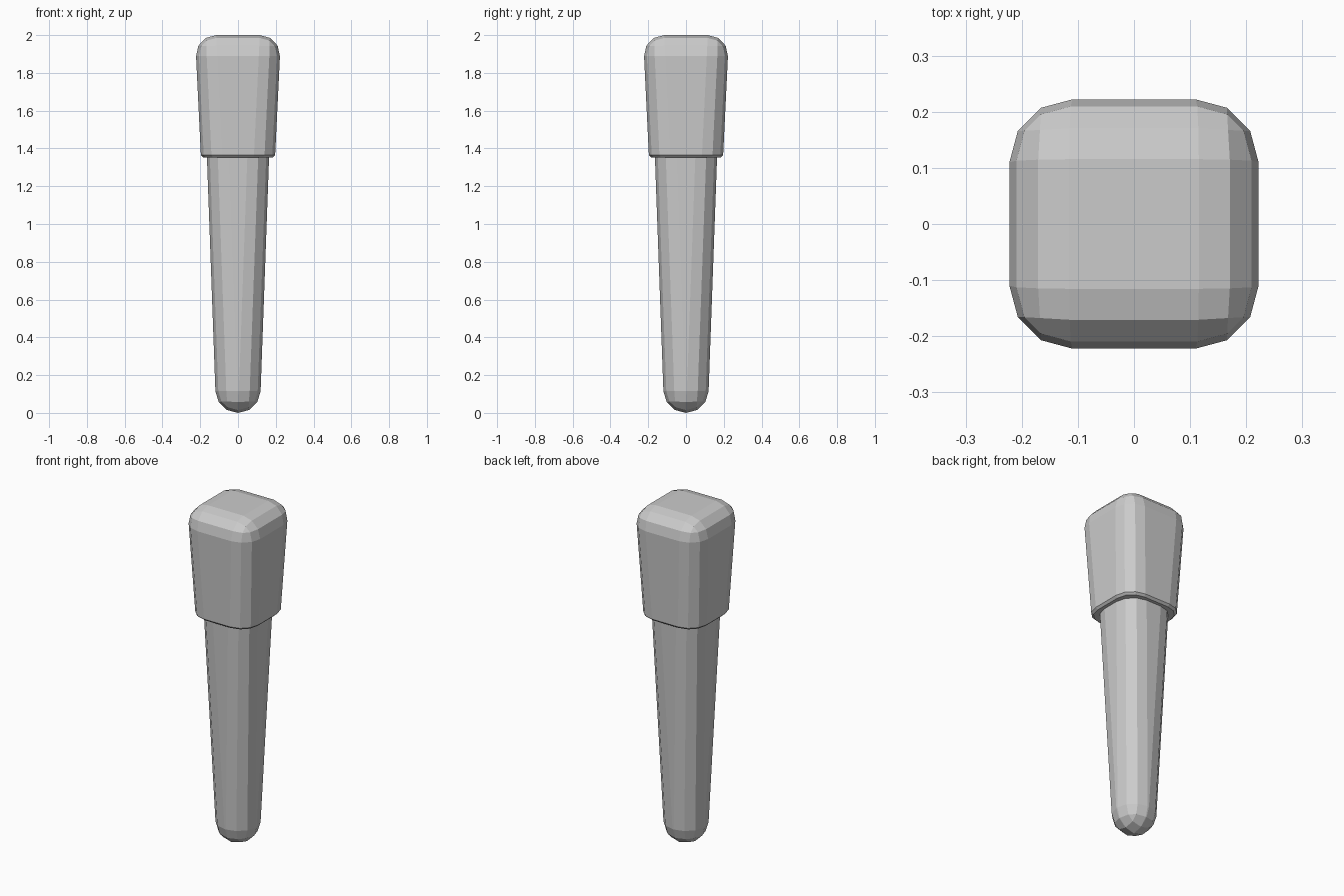
import bpy, bmesh

if "Cube" in bpy.data.objects:
    bpy.data.objects.remove(bpy.data.objects["Cube"])


def tapered_block(name, z0, z1, half0, half1, radius, open_end_z, rim=0):
    """Square frustum, rounded in 3 segments everywhere except at one flat end."""
    bm = bmesh.new()
    bmesh.ops.create_cube(bm, size=2)
    for v in bm.verts:
        top = v.co.z > 0
        h = half1 if top else half0
        v.co = (v.co.x * h, v.co.y * h, z1 if top else z0)

    def on_flat_end(e):
        return all(abs(v.co.z - open_end_z) < 1e-4 for v in e.verts)

    bmesh.ops.bevel(bm, geom=[e for e in bm.edges if not on_flat_end(e)],
                    offset=radius, offset_type='OFFSET', segments=3,
                    profile=0.5, affect='EDGES', clamp_overlap=True)
    bmesh.ops.remove_doubles(bm, verts=bm.verts[:], dist=0.001)
    if rim:
        bmesh.ops.bevel(bm, geom=[e for e in bm.edges if on_flat_end(e)],
                        offset=rim, offset_type='OFFSET', segments=1,
                        profile=0.5, affect='EDGES', clamp_overlap=True)
    bmesh.ops.recalc_face_normals(bm, faces=bm.faces[:])
    mesh = bpy.data.meshes.new(name)
    bm.to_mesh(mesh)
    bm.free()
    obj = bpy.data.objects.new(name, mesh)
    bpy.context.collection.objects.link(obj)
    return obj


# Slim tapering shaft with a fully rounded tip
tapered_block("shaft", 0.0, 1.45, 0.1155, 0.168, 0.1150, 1.45)

# Wider cap sleeve, flaring towards a softened top
tapered_block("cap", 1.353, 2.0, 0.196, 0.2275, 0.112, 1.353, rim=0.012)
